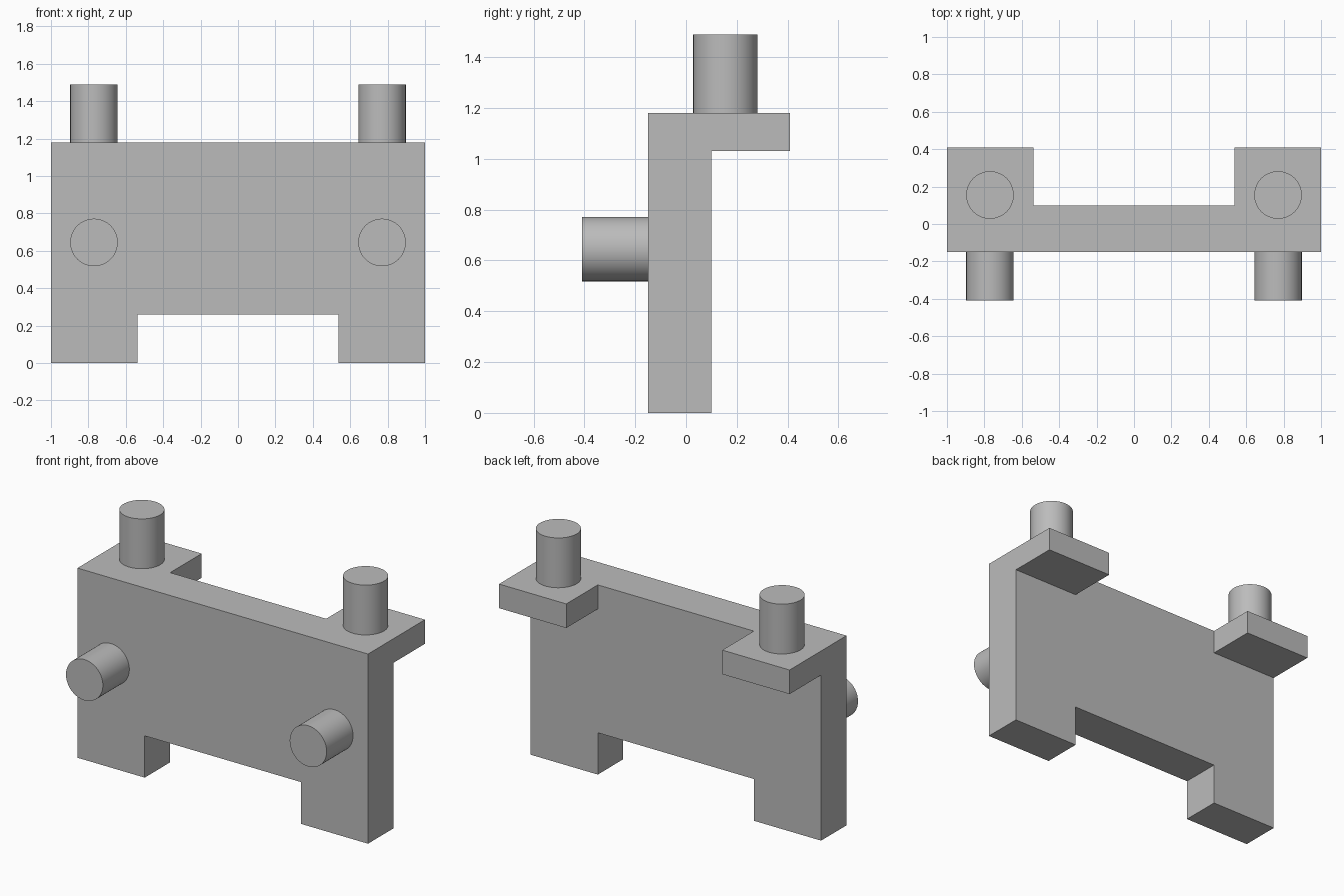
import bpy, bmesh, math
from mathutils import Vector

if "Cube" in bpy.data.objects:
    bpy.data.objects.remove(bpy.data.objects["Cube"])

grey = bpy.data.materials.new("plain grey")
grey.diffuse_color = (0.5, 0.5, 0.5, 1)
grey.use_nodes = True
grey.node_tree.nodes["Principled BSDF"].inputs["Base Color"].default_value = grey.diffuse_color

FRONT, BACK, TAB_BACK = -0.15, 0.10, 0.41
XS = (-1.0, -0.537, 0.537, 1.0)
ZS = (0.0, 0.26, 1.03, 1.18)


def make_bracket():
    """Upright plate with two feet and two tabs on the back of its top edge."""
    bm = bmesh.new()
    # front face as a grid of cells, leaving out the notch between the feet
    verts = [[bm.verts.new((x, FRONT, z)) for z in ZS] for x in XS]
    for i in range(3):
        for j in range(3):
            if (i, j) != (1, 0):
                bm.faces.new((verts[i][j], verts[i + 1][j],
                              verts[i + 1][j + 1], verts[i][j + 1]))
    # plate thickness
    new = bmesh.ops.extrude_face_region(bm, geom=bm.faces[:])["geom"]
    bmesh.ops.translate(bm, vec=(0, BACK - FRONT, 0),
                        verts=[g for g in new if isinstance(g, bmesh.types.BMVert)])
    bmesh.ops.recalc_face_normals(bm, faces=bm.faces[:])
    # tabs from the upper corner cells of the back
    corners = []
    for f in bm.faces:
        c = f.calc_center_median()
        if f.normal.y > 0.9 and c.z > ZS[2] and abs(c.x) > XS[2]:
            corners.append(f)
    tabs = bmesh.ops.extrude_discrete_faces(bm, faces=corners)["faces"]
    bmesh.ops.translate(bm, vec=(0, TAB_BACK - BACK, 0),
                        verts=[v for f in tabs for v in f.verts])
    # merge the flat cells
    bmesh.ops.remove_doubles(bm, verts=bm.verts[:], dist=1e-5)
    bmesh.ops.recalc_face_normals(bm, faces=bm.faces[:])
    bmesh.ops.dissolve_limit(bm, angle_limit=0.01,
                             verts=bm.verts[:], edges=bm.edges[:])
    me = bpy.data.meshes.new("bracket_plate")
    bm.to_mesh(me)
    bm.free()
    me.materials.append(grey)
    bpy.context.collection.objects.link(bpy.data.objects.new("bracket_plate", me))


def make_peg(name, start, end, radius=0.127):
    """Round peg between two points."""
    a, b = Vector(start), Vector(end)
    bpy.ops.mesh.primitive_cylinder_add(
        vertices=64, radius=radius, depth=(b - a).length, location=(a + b) / 2,
        rotation=(b - a).to_track_quat('Z', 'Y').to_euler())
    peg = bpy.context.object
    peg.name = name
    peg.data.materials.append(grey)
    bpy.ops.object.shade_smooth_by_angle(angle=math.radians(30))


make_bracket()
for side, x in (("left", -0.77), ("right", 0.77)):
    make_peg(side + "_top_peg", (x, 0.155, ZS[3]), (x, 0.155, 1.49))
    make_peg(side + "_front_peg", (x, FRONT, 0.645), (x, -0.41, 0.645))
